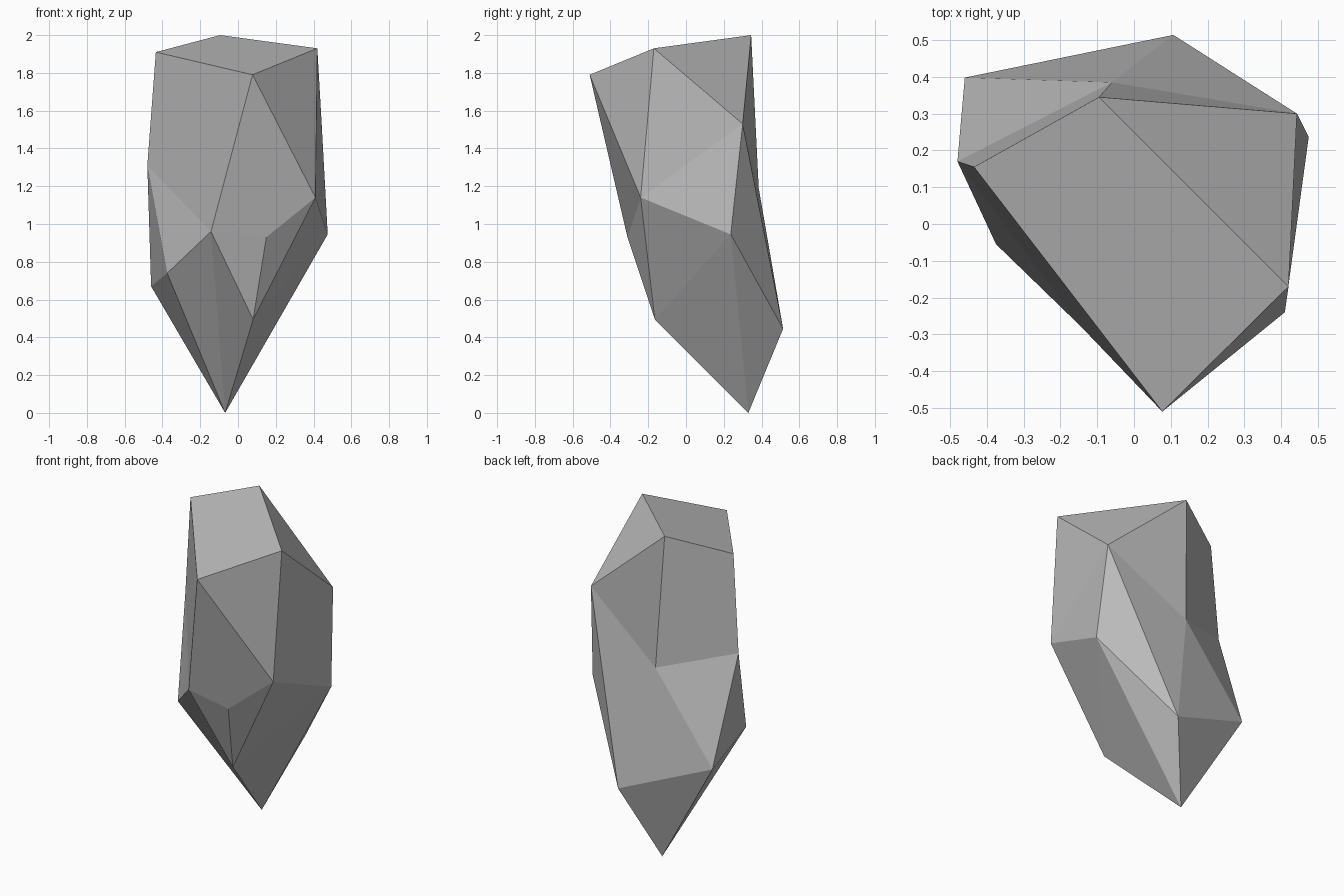
import bpy
import bmesh

# Remove the default cube only
default_cube = bpy.data.objects.get("Cube")
if default_cube:
    bpy.data.objects.remove(default_cube, do_unlink=True)


def make_material(name, colour):
    material = bpy.data.materials.new(name)
    material.use_nodes = True
    material.diffuse_color = colour
    shader = material.node_tree.nodes["Principled BSDF"]
    shader.inputs["Base Color"].default_value = colour
    shader.inputs["Roughness"].default_value = 0.9
    return material


def make_faceted_solid(name, corners, facets, material):
    """Build a flat-shaded solid; each facet is a word spelled with corner letters."""
    bm = bmesh.new()
    verts = {letter: bm.verts.new(point) for letter, point in corners.items()}
    for facet in facets.split():
        bm.faces.new([verts[letter] for letter in facet])
    bmesh.ops.recalc_face_normals(bm, faces=bm.faces[:])
    for face in bm.faces:
        face.smooth = False
    mesh = bpy.data.meshes.new(name)
    bm.to_mesh(mesh)
    bm.free()
    mesh.materials.append(material)
    solid = bpy.data.objects.new(name, mesh)
    bpy.context.scene.collection.objects.link(solid)
    return solid


# Corners of the rock, from the slanted top down to the pointed foot
corners = {
    # top rim
    "A": (-.435, .155, 1.91), "B": (-.095, .345, 2),
    "C": (.42, -.17, 1.93), "D": (.077, -.51, 1.79),
    # upper sides
    "N": (.443, .3, 1.53), "E": (-.48, .17, 1.31),
    "Q": (-.06, .385, 1.19), "G": (.41, -.24, 1.14),
    # waist
    "F": (-.143, -.28, .96), "H": (.15, -.31, .93),
    "I": (.475, .237, .945), "M": (-.375, -.055, .74),
    # lower sides and foot
    "J": (-.46, .398, .67), "K": (.08, -.165, .495),
    "P": (.107, .514, .445), "L": (-.068, .33, 0),
}

# Flat facets grouped by region
top_facets = "ABCD BCN"
front_facets = "ADFE DFHG FME FHK FKL FML"
right_facets = "DCG CNG GNI GIK GKH IKL"
back_facets = "BNQ ABQE NQP QJP NIP EQJ"
lower_back_facets = "EJM JML PJL IPL"
all_facets = " ".join((top_facets, front_facets, right_facets,
                       back_facets, lower_back_facets))

stone_grey = make_material("stone grey", (.5, .5, .5, 1))
make_faceted_solid("rock", corners, all_facets, stone_grey)
